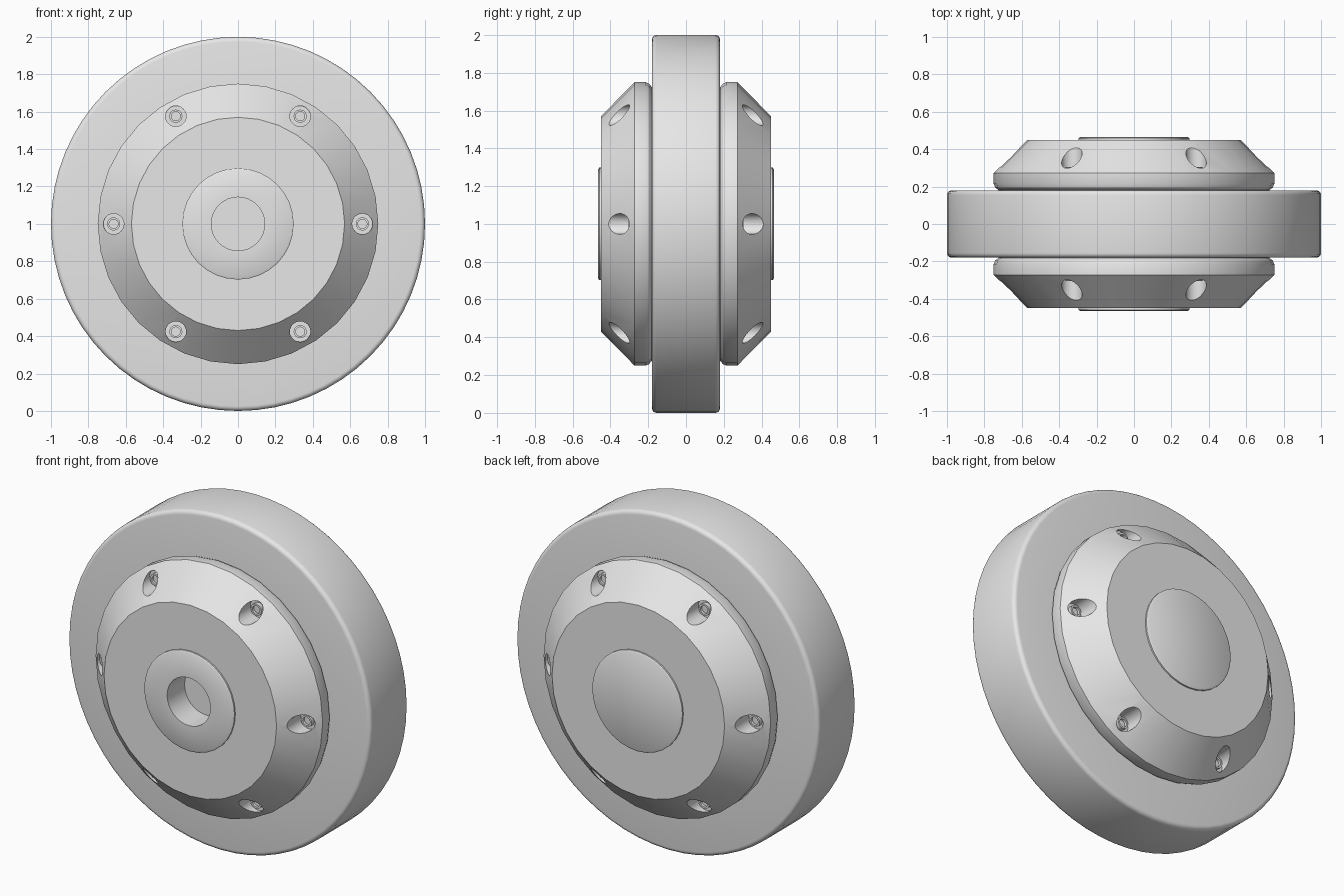
import bpy, bmesh
from math import pi, sin, cos, radians
from mathutils import Matrix, Vector

cube = bpy.data.objects.get("Cube")
if cube:
    bpy.data.objects.remove(cube, do_unlink=True)

grey = bpy.data.materials.new("plain_grey")
grey.use_nodes = True
grey.diffuse_color = (0.8, 0.8, 0.8, 1)
grey.node_tree.nodes["Principled BSDF"].inputs["Base Color"].default_value = (0.8, 0.8, 0.8, 1)

CENTRE = Vector((0, 0, 1))
BOLT_RADIUS = 0.665


def add_object(name, mesh, matrix):
    obj = bpy.data.objects.new(name, mesh)
    bpy.context.collection.objects.link(obj)
    obj.matrix_world = matrix
    return obj


def finish(mesh):
    mesh.shade_smooth()
    mesh.set_sharp_from_angle(angle=radians(30))
    if not mesh.materials:
        mesh.materials.append(grey)


def lathe(name, profile, segments, closed=False):
    """Turn (radius, y) points around the y axis."""
    bm = bmesh.new()
    verts = [bm.verts.new((r, y, 0)) for r, y in profile]
    edges = [bm.edges.new(pair) for pair in zip(verts, verts[1:])]
    if closed:
        edges.append(bm.edges.new((verts[-1], verts[0])))
    bmesh.ops.spin(bm, geom=verts + edges, cent=(0, 0, 0), axis=(0, 1, 0),
                   angle=2 * pi, steps=segments, use_merge=True)
    bmesh.ops.remove_doubles(bm, verts=bm.verts, dist=1e-5)
    bmesh.ops.recalc_face_normals(bm, faces=bm.faces)
    mesh = bpy.data.meshes.new(name)
    bm.to_mesh(mesh)
    bm.free()
    finish(mesh)
    return mesh


def bolt_places():
    for i in range(6):
        a = i * pi / 3
        yield Vector((BOLT_RADIUS * cos(a), 0, BOLT_RADIUS * sin(a)))


def bolt_hole_cutter():
    bm = bmesh.new()
    turn = Matrix.Rotation(pi / 2, 4, "X")
    for p in bolt_places():
        bmesh.ops.create_cone(bm, cap_ends=True, segments=24, radius1=0.055, radius2=0.055,
                              depth=0.3, matrix=Matrix.Translation(p + Vector((0, -0.43, 0))) @ turn)
    mesh = bpy.data.meshes.new("bolt_hole_cutter")
    bm.to_mesh(mesh)
    bm.free()
    mesh.materials.append(grey)
    return mesh


# Tyre: broad ring with rounded shoulders
half, fillet = 0.18, 0.025
shoulder = [(1 - fillet + fillet * sin(t * pi / 8), half - fillet + fillet * cos(t * pi / 8))
            for t in range(5)]
tyre_profile = [(0.5, half)] + shoulder + [(r, -y) for r, y in reversed(shoulder)] + [(0.5, -half)]
add_object("tyre", lathe("tyre", tyre_profile, 64, closed=True), Matrix.Translation(CENTRE))

# Hub halves: sloped dish with a raised centre boss, the front one bored
dish = [(0.287, -0.465), (0.298, -0.459), (0.298, -0.45), (0.57, -0.45), (0.75, -0.272),
        (0.75, -0.215), (0.742, -0.195), (0.725, -0.182), (0.725, -0.15), (0, -0.15)]
bore = [(0, -0.30), (0.143, -0.30), (0.143, -0.465)]
boss = [(0, -0.465)]

# Bolt: round head with a socket
bolt_mesh = lathe("bolt", [(0, -0.29), (0.024, -0.29), (0.024, -0.305), (0.035, -0.305),
                           (0.035, -0.27), (0, -0.27)], 24)

for side, centre, turn in (("front", bore, 0), ("back", boss, pi)):
    place = Matrix.Translation(CENTRE) @ Matrix.Rotation(turn, 4, "Z")
    hub = add_object(side + "_hub", lathe(side + "_hub", centre + dish, 32), place)
    cutter = add_object("bolt_hole_cutter", bolt_hole_cutter(), place)
    cutter.hide_render = True
    cut = hub.modifiers.new("bolt_holes", "BOOLEAN")
    cut.operation, cut.solver, cut.object = "DIFFERENCE", "EXACT", cutter
    bpy.context.view_layer.update()
    baked = bpy.data.meshes.new_from_object(hub.evaluated_get(bpy.context.evaluated_depsgraph_get()))
    hub.modifiers.clear()
    hub.data = baked
    finish(baked)
    bpy.data.objects.remove(cutter, do_unlink=True)
    for n, p in enumerate(bolt_places(), 1):
        add_object(f"{side}_bolt_{n}", bolt_mesh, place @ Matrix.Translation(p))
